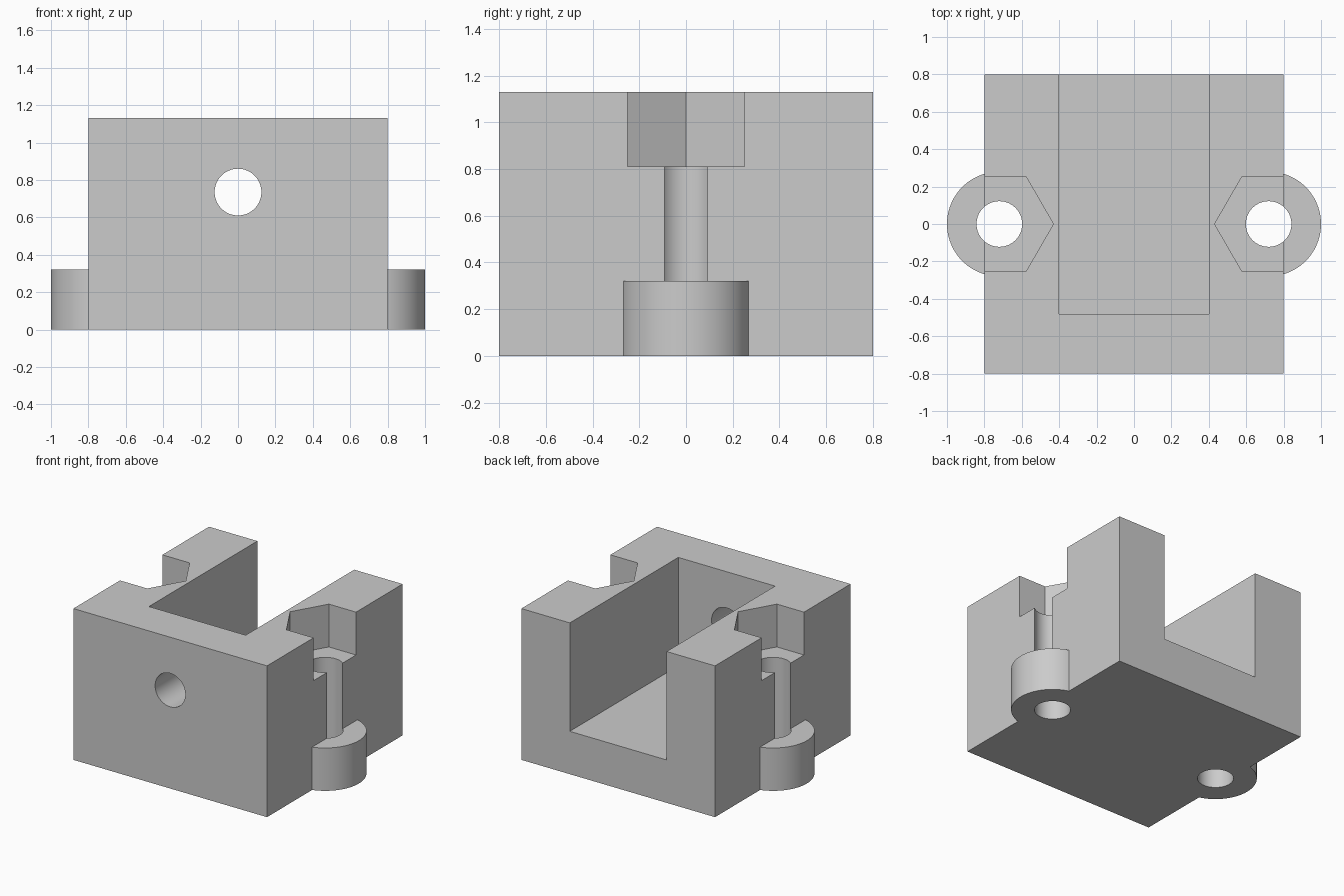
import bpy
import math

cube = bpy.data.objects.get("Cube")
if cube:
    bpy.data.objects.remove(cube, do_unlink=True)

HEIGHT = 1.13
LUG_X = 0.72
LUG_TOP = 0.32
NUT_FLOOR = 0.81

# Single plain grey plastic
grey = bpy.data.materials.new("plain_grey")
grey.use_nodes = True
colour = (0.6, 0.6, 0.6, 1.0)
grey.diffuse_color = colour
grey.node_tree.nodes["Principled BSDF"].inputs["Base Color"].default_value = colour


def finish(name):
    obj = bpy.context.object
    obj.name = name
    bpy.ops.object.transform_apply(location=True, rotation=True, scale=True)
    obj.data.materials.append(grey)
    return obj


def box(name, low, high):
    middle = [(a + b) / 2 for a, b in zip(low, high)]
    bpy.ops.mesh.primitive_cube_add(size=1, location=middle)
    bpy.context.object.scale = [b - a for a, b in zip(low, high)]
    return finish(name)


def prism(name, sides, radius, x, bottom, top, turn=0):
    bpy.ops.mesh.primitive_cylinder_add(
        vertices=sides, radius=radius, depth=top - bottom,
        location=(x, 0, (bottom + top) / 2), rotation=(0, 0, turn))
    return finish(name)


def combine(target, tool, operation):
    mod = target.modifiers.new(tool.name, "BOOLEAN")
    mod.operation = operation
    mod.solver = "EXACT"
    mod.object = tool
    bpy.ops.object.select_all(action="DESELECT")
    target.select_set(True)
    bpy.context.view_layer.objects.active = target
    bpy.ops.object.modifier_apply(modifier=mod.name)
    bpy.data.objects.remove(tool, do_unlink=True)


# Main block
body = box("bracket_body", (-0.8, -0.8, 0), (0.8, 0.8, HEIGHT))

# Round mounting lugs on both sides
for side in (-1, 1):
    combine(body, prism("lug", 96, 0.28, side * LUG_X, 0, LUG_TOP), "UNION")

# Channel open to the top and back
combine(body, box("channel", (-0.4, -0.48, LUG_TOP), (0.4, 1, HEIGHT + 0.2)), "DIFFERENCE")

# Bolt holes and hexagonal nut pockets, with a corner pointing inward
for side in (-1, 1):
    x = side * LUG_X
    combine(body, prism("bolt_hole", 64, 0.122, x, -0.2, HEIGHT + 0.2), "DIFFERENCE")
    combine(body, prism("nut_pocket", 6, 0.289, x, NUT_FLOOR, HEIGHT + 0.2, math.pi / 6),
            "DIFFERENCE")

# Round hole through the front wall
bpy.ops.mesh.primitive_cylinder_add(vertices=64, radius=0.125, depth=0.6,
                                    location=(0, -0.7, 0.735),
                                    rotation=(math.pi / 2, 0, 0))
combine(body, finish("front_hole"), "DIFFERENCE")

# One material slot, smooth bores and crisp edges
body.data.materials.clear()
body.data.materials.append(grey)
body.data.polygons.foreach_set("material_index", [0] * len(body.data.polygons))
body.select_set(True)
bpy.context.view_layer.objects.active = body
bpy.ops.object.shade_smooth_by_angle(angle=math.radians(30))
